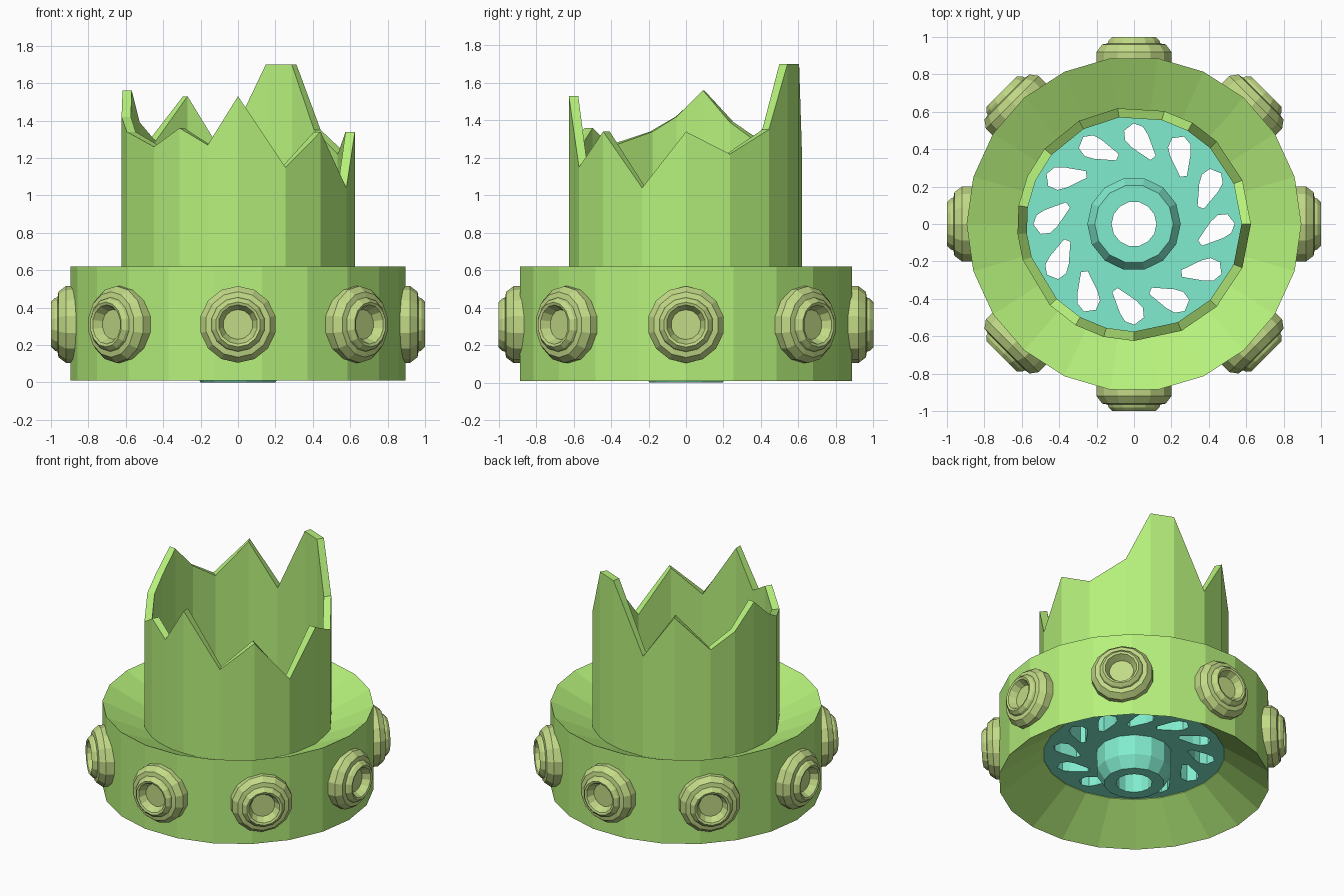
import bpy, bmesh
from math import sin, cos, pi, radians
from mathutils import Matrix

if "Cube" in bpy.data.objects:
    bpy.data.objects.remove(bpy.data.objects["Cube"])


def material(name, rgb):
    m = bpy.data.materials.new(name)
    m.diffuse_color = (*rgb, 1)
    m.use_nodes = True
    m.node_tree.nodes["Principled BSDF"].inputs["Base Color"].default_value = m.diffuse_color
    return m


GREEN = material("green", (0.47, 0.88, 0.20))
OLIVE = material("olive", (0.54, 0.70, 0.24))
TEAL = material("teal", (0.22, 0.84, 0.62))


def finish(bm, name, mat):
    bmesh.ops.recalc_face_normals(bm, faces=bm.faces)
    me = bpy.data.meshes.new(name)
    bm.to_mesh(me)
    bm.free()
    me.materials.append(mat)
    ob = bpy.data.objects.new(name, me)
    bpy.context.collection.objects.link(ob)
    return ob


def skin(rings, closed, caps=False):
    """Join equal-length rings of points with quads."""
    bm = bmesh.new()
    vs = [[bm.verts.new(p) for p in r] for r in rings]
    n = len(vs[0])
    pairs = list(zip(vs, vs[1:])) + ([(vs[-1], vs[0])] if closed else [])
    for a, b in pairs:
        for i in range(n):
            j = (i + 1) % n
            bm.faces.new((a[i], a[j], b[j], b[i]))
    if caps:
        bm.faces.new(vs[0])
        bm.faces.new(vs[-1])
    return bm


def lathe(profile, sides, closed=True, caps=False, turn=0.0):
    ang = [2 * pi * i / sides + turn for i in range(sides)]
    return skin([[(r * cos(a), r * sin(a), z) for a in ang] for r, z in profile], closed, caps)


# Base collar with dished top and hollow underside
finish(lathe([(0.895, 0.01), (0.895, 0.62), (0.60, 0.48), (0.60, 0.22)], 22), "base_collar", GREEN)

# Broken tube: angle and height of each point on the jagged rim
rim = [(0, 1.34), (22, 1.22), (45, 1.35), (60, 1.70), (75, 1.70), (98, 1.22),
       (118, 1.53), (140, 1.29), (156, 1.39), (171, 1.56), (185, 1.42), (198, 1.34),
       (224, 1.26), (240, 1.36), (255, 1.27), (270, 1.53), (294, 1.15), (315, 1.34), (338, 1.04)]


def tube_ring(r, z=None):
    return [(r * cos(radians(a)), r * sin(radians(a)), h if z is None else z) for a, h in rim]


finish(skin([tube_ring(0.625, 0.26), tube_ring(0.625), tube_ring(0.575), tube_ring(0.575, 0.26)], True),
       "broken_tube", GREEN)

# Vented disc: outline, hub opening and twelve swirled teardrop slots
cu = bpy.data.curves.new("vent_outline", 'CURVE')
cu.dimensions = '2D'
cu.fill_mode = 'BOTH'
cu.extrude = 0.08


def outline(points):
    s = cu.splines.new('POLY')
    s.points.add(len(points) - 1)
    for p, (x, y) in zip(s.points, points):
        p.co = (x, y, 0, 1)
    s.use_cyclic_u = True


def circle(r, n):
    return [(r * cos(2 * pi * i / n), r * sin(2 * pi * i / n)) for i in range(n)]


outline(circle(0.62, 18))
outline(circle(0.20, 14))
drop = [(-0.115, -0.018), (-0.115, 0.018), (0.0, 0.055), (0.05, 0.06),
        (0.095, 0.032), (0.095, -0.032), (0.05, -0.06), (0.0, -0.055)]
for k in range(12):
    a = radians(26 + 30 * k)
    t = a + radians(42)
    outline([(0.445 * cos(a) + x * cos(t) - y * sin(t),
              0.445 * sin(a) + x * sin(t) + y * cos(t)) for x, y in drop])
tmp = bpy.data.objects.new("vent_outline", cu)
bpy.context.collection.objects.link(tmp)
bpy.context.view_layer.update()
me = bpy.data.meshes.new_from_object(tmp.evaluated_get(bpy.context.evaluated_depsgraph_get()))
bpy.data.objects.remove(tmp)
me.materials.clear()
me.materials.append(TEAL)
for p in me.polygons:
    p.use_smooth = False
disc = bpy.data.objects.new("vented_disc", me)
disc.location.z = 0.305
bpy.context.collection.objects.link(disc)

# Hub through the disc
finish(lathe([(0.12, 0.0), (0.20, 0.0), (0.25, 0.08), (0.25, 0.54),
              (0.21, 0.61), (0.12, 0.61)], 14), "hub", TEAL)

# Eight socket-head bolts around the collar
bolt = [(0.205, 0.82), (0.205, 0.92), (0.175, 0.96), (0.145, 0.965), (0.14, 0.98),
        (0.12, 1.0), (0.105, 0.995), (0.08, 0.945)]
for k in range(8):
    bm = lathe(bolt, 14, closed=False, caps=True)
    m = Matrix.Translation((0, 0, 0.31)) @ Matrix.Rotation(k * pi / 4, 4, 'Z') @ Matrix.Rotation(pi / 2, 4, 'Y')
    bmesh.ops.transform(bm, matrix=m, verts=bm.verts)
    finish(bm, f"bolt_{k + 1}", OLIVE)
